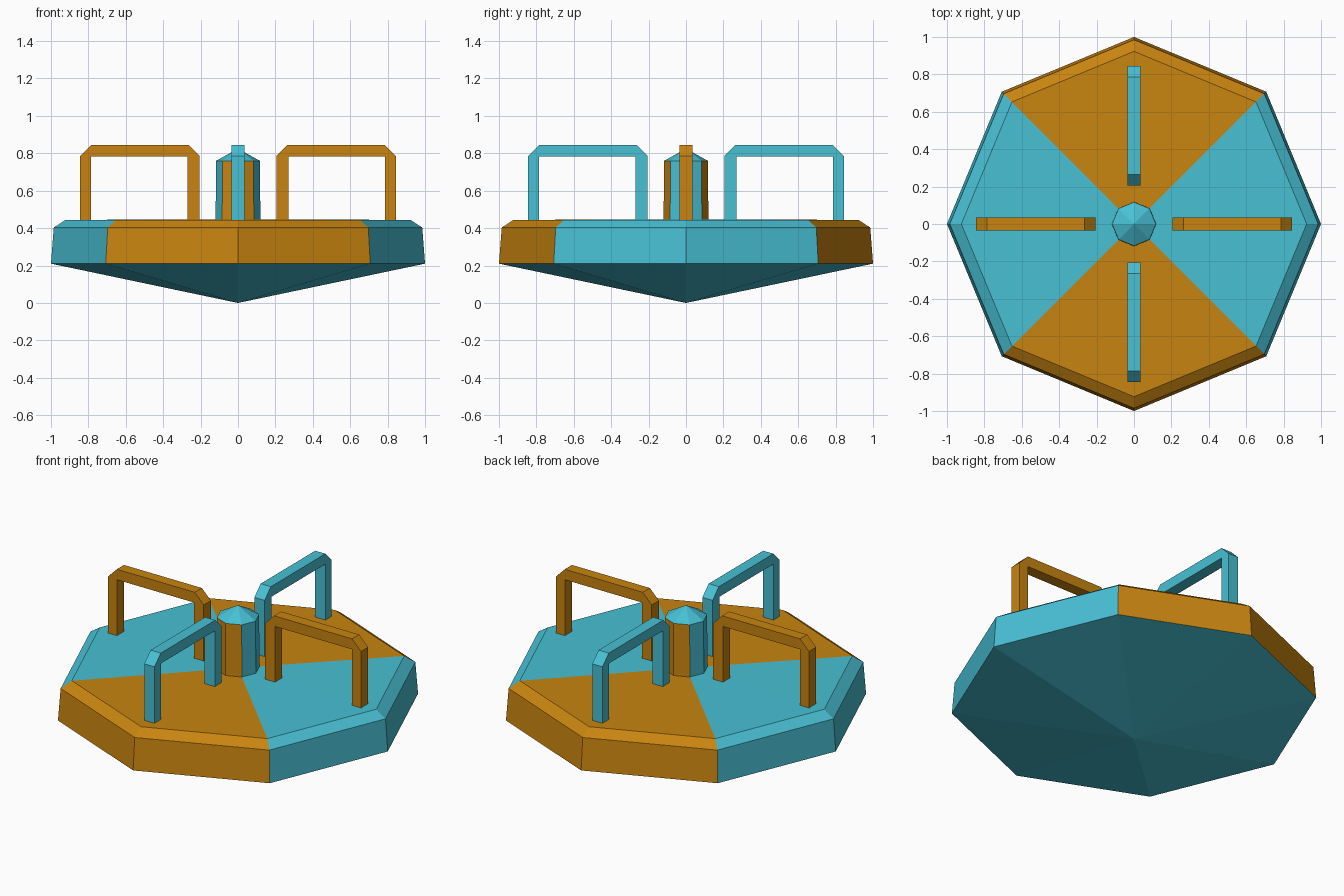
import bpy, bmesh
from math import cos, sin, pi, radians
from mathutils import Matrix

if "Cube" in bpy.data.objects:
    bpy.data.objects.remove(bpy.data.objects["Cube"])


def material(name, rgb):
    m = bpy.data.materials.new(name)
    m.diffuse_color = (*rgb, 1)
    m.use_nodes = True
    m.node_tree.nodes["Principled BSDF"].inputs["Base Color"].default_value = m.diffuse_color
    return m


TEAL = material("teal", (0.065, 0.527, 0.658))
ORANGE = material("orange", (0.578, 0.231, 0.0052))


def finish(bm, name):
    bmesh.ops.recalc_face_normals(bm, faces=bm.faces)
    mesh = bpy.data.meshes.new(name)
    mesh.materials.append(TEAL)
    mesh.materials.append(ORANGE)
    bm.to_mesh(mesh)
    bm.free()
    obj = bpy.data.objects.new(name, mesh)
    bpy.context.collection.objects.link(obj)
    return obj


def octagon_lathe(name, profile, is_painted):
    """Eight-sided lathe; front and back quadrants are orange where is_painted(z)."""
    bm = bmesh.new()
    rings = []
    for r, z in profile:
        if r == 0:
            rings.append([bm.verts.new((0, 0, z))] * 8)
        else:
            rings.append([bm.verts.new((r * cos(i * pi / 4), r * sin(i * pi / 4), z))
                          for i in range(8)])
    for a, b in zip(rings, rings[1:]):
        for i in range(8):
            j = (i + 1) % 8
            corners = list(dict.fromkeys((a[i], a[j], b[j], b[i])))
            f = bm.faces.new(corners)
            c = f.calc_center_median()
            f.material_index = int(abs(c.y) > abs(c.x) and is_painted(c.z))
    return finish(bm, name)


# Spinning platform with a conical underside
octagon_lathe("platform",
              [(0, 0), (1, 0.21), (0.985, 0.403), (0.923, 0.444), (0, 0.447)],
              lambda z: z > 0.2)

# Centre post with pointed cap
octagon_lathe("centre_post",
              [(0, 0.43), (0.12, 0.43), (0.117, 0.76), (0, 0.825)],
              lambda z: 0.5 < z < 0.7)


# Hand rails: chamfered arch profile extruded to a square bar
def hand_rail(name, angle, colour):
    outline = [(0.205, 0.43), (0.205, 0.785), (0.265, 0.845), (0.785, 0.845),
               (0.845, 0.785), (0.845, 0.43), (0.785, 0.43), (0.785, 0.782),
               (0.27, 0.782), (0.27, 0.43)]
    bm = bmesh.new()
    face = bm.faces.new([bm.verts.new((x, -0.034, z)) for x, z in outline])
    new = bmesh.ops.extrude_face_region(bm, geom=[face], use_keep_orig=True)["geom"]
    bmesh.ops.translate(bm, vec=(0, 0.068, 0),
                        verts=[v for v in new if isinstance(v, bmesh.types.BMVert)])
    bmesh.ops.triangulate(bm, faces=[f for f in bm.faces if len(f.verts) > 4])
    for f in bm.faces:
        f.material_index = colour
    bmesh.ops.rotate(bm, verts=bm.verts, cent=(0, 0, 0),
                     matrix=Matrix.Rotation(radians(angle), 3, 'Z'))
    finish(bm, name)


for side, angle, colour in (("right", 0, 1), ("back", 90, 0),
                            ("left", 180, 1), ("front", 270, 0)):
    hand_rail(side + "_hand_rail", angle, colour)
